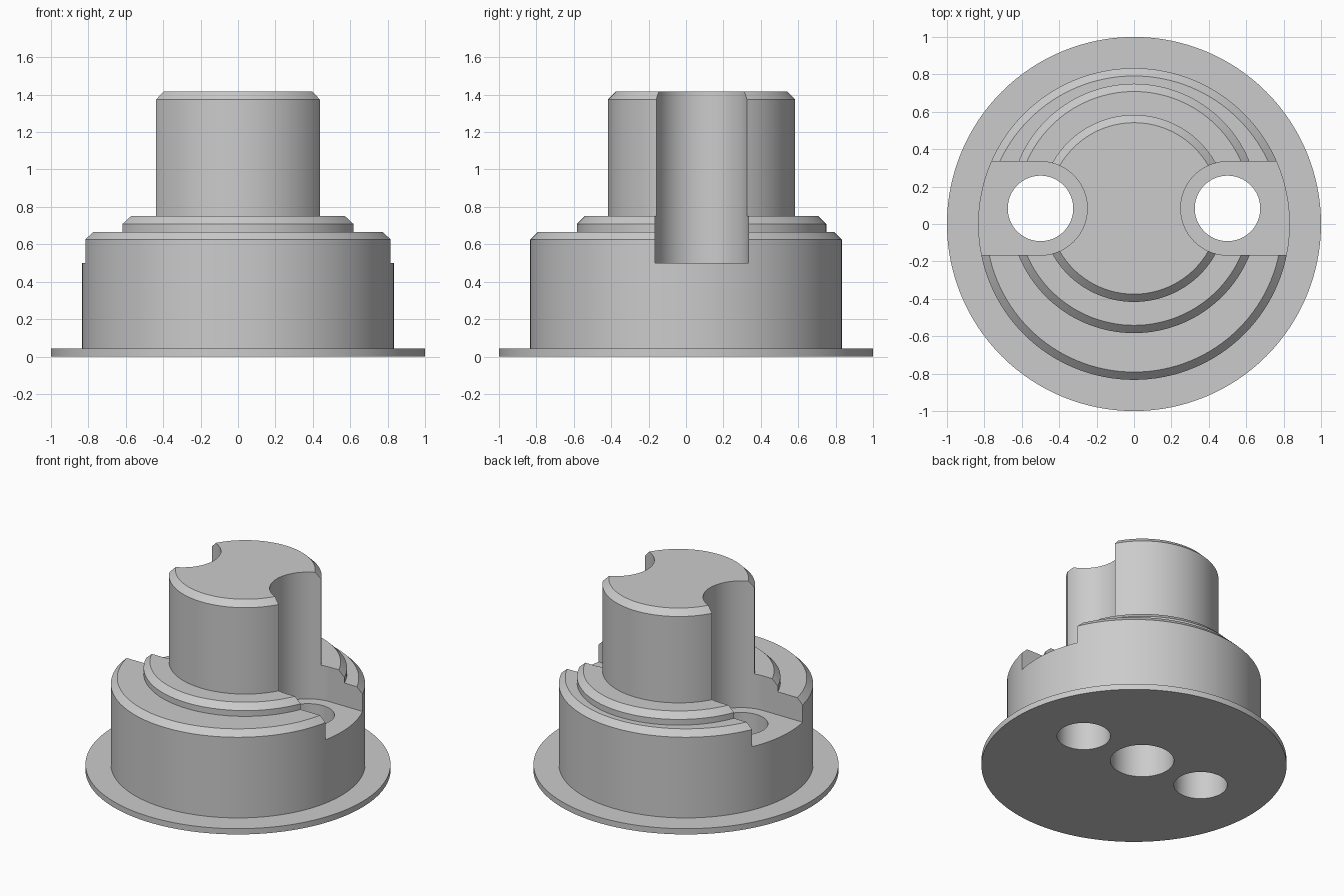
import bpy, bmesh, math

cube = bpy.data.objects.get("Cube")
if cube:
    bpy.data.objects.remove(cube)

U = 1 / 12          # one design unit
OFF = U             # offset of the upper tiers and holes toward the back
SEG = 128

grey = bpy.data.materials.new("light_grey")
grey.use_nodes = True
grey.diffuse_color = (0.6, 0.6, 0.6, 1)
grey.node_tree.nodes["Principled BSDF"].inputs["Base Color"].default_value = (0.6, 0.6, 0.6, 1)


def prism(name, outlines):
    """Solid lofted through closed outlines, capped at both ends."""
    bm = bmesh.new()
    rings = [[bm.verts.new(p) for p in ring] for ring in outlines]
    n = len(rings[0])
    for a, b in zip(rings, rings[1:]):
        for i in range(n):
            j = (i + 1) % n
            bm.faces.new((a[i], a[j], b[j], b[i]))
    bm.faces.new(rings[0][::-1])
    bm.faces.new(rings[-1])
    bmesh.ops.recalc_face_normals(bm, faces=bm.faces)
    mesh = bpy.data.meshes.new(name)
    bm.to_mesh(mesh)
    bm.free()
    mesh.materials.append(grey)
    obj = bpy.data.objects.new(name, mesh)
    bpy.context.collection.objects.link(obj)
    return obj


def circle(r, z, x=0, y=0):
    turn = [2 * math.pi * i / SEG for i in range(SEG)]
    return [(x + r * math.cos(a), y + r * math.sin(a), z) for a in turn]


def disc(name, r, z0, z1, x=0, y=0, chamfer=0):
    rings = [circle(r, z0, x, y), circle(r, z1 - chamfer, x, y)]
    if chamfer:
        rings.append(circle(r - chamfer, z1, x, y))
    return prism(name, rings)


def slot(name, side, r, z0, z1):
    """Round-ended channel running outward from the screw hole."""
    half = [math.pi * (0.5 + i / 64) for i in range(65)]
    pts = [(6 * U + r * math.cos(a), OFF + r * math.sin(a)) for a in half]
    pts += [(1.3, OFF - r), (1.3, OFF + r)]
    return prism(name, [[(side * x, y, z) for x, y in pts] for z in (z0, z1)])


def combine(target, tool, operation):
    mod = target.modifiers.new(operation.lower(), 'BOOLEAN')
    mod.operation, mod.solver, mod.object = operation, 'EXACT', tool
    bpy.context.view_layer.objects.active = target
    bpy.ops.object.modifier_apply(modifier=mod.name)
    bpy.data.objects.remove(tool)


# Flange, body, shoulder and stem joined into one solid
knob = disc("stepped_knob", 12 * U, 0, U / 2)
combine(knob, disc("body", 10 * U, U / 4, 8 * U, chamfer=U / 2), 'UNION')
combine(knob, disc("shoulder", 8 * U, 5 * U, 9 * U, y=OFF, chamfer=U / 2), 'UNION')
combine(knob, disc("stem", 6 * U, 4 * U, 17 * U, y=OFF, chamfer=U / 2), 'UNION')

# Side channels with through holes, and the blind shaft hole underneath
for side in (-1, 1):
    combine(knob, slot("channel_cutter", side, 3 * U, 6 * U, 20 * U), 'DIFFERENCE')
    combine(knob, disc("screw_hole_cutter", 2.1 * U, -U, 7 * U, side * 6 * U, OFF), 'DIFFERENCE')
combine(knob, disc("shaft_hole_cutter", 2.5 * U, -U, 15 * U, y=OFF), 'DIFFERENCE')

bpy.ops.object.select_all(action='DESELECT')
knob.select_set(True)
bpy.context.view_layer.objects.active = knob
bpy.ops.object.shade_smooth_by_angle(angle=math.radians(25))
